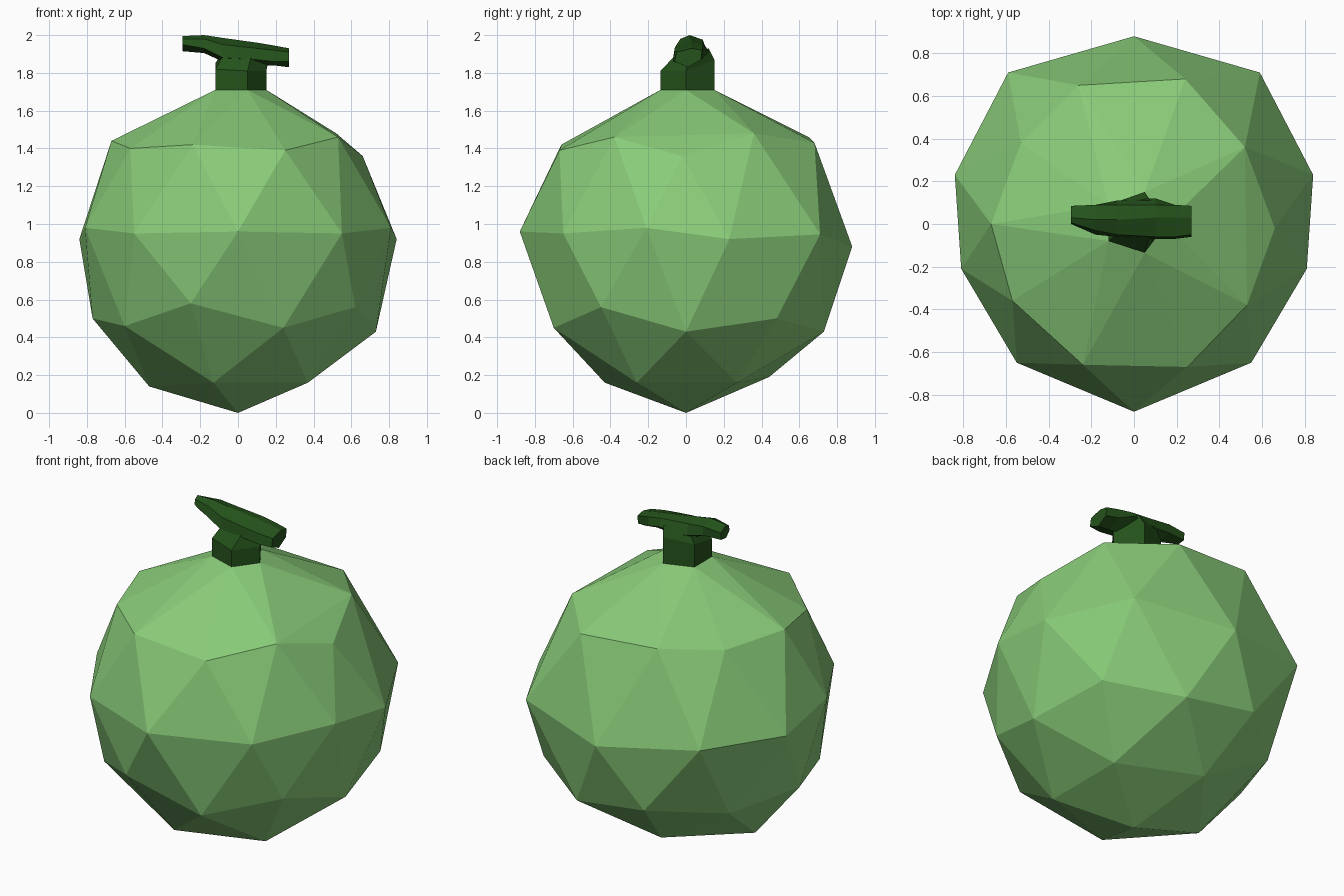
import bpy, bmesh


def finish(bm, name, color):
    bmesh.ops.recalc_face_normals(bm, faces=bm.faces[:])
    mesh = bpy.data.meshes.new(name)
    bm.to_mesh(mesh)
    bm.free()
    mat = bpy.data.materials.new(name + "_color")
    mat.diffuse_color = color
    mesh.materials.append(mat)
    obj = bpy.data.objects.new(name, mesh)
    bpy.context.collection.objects.link(obj)
    return obj


def loft(name, rings, color):
    """Skin a row of equal-sized cross-sections and cap both ends."""
    bm = bmesh.new()
    vs = [[bm.verts.new(p) for p in ring] for ring in rings]
    n = len(vs[0])
    for a, b in zip(vs, vs[1:]):
        for i in range(n):
            j = (i + 1) % n
            bm.faces.new((a[i], a[j], b[j], b[i]))
    bm.faces.new(vs[0])
    bm.faces.new(vs[-1])
    return finish(bm, name, color)


LIGHT = (0.25, 0.6, 0.19, 1)
DARK = (0.018, 0.085, 0.011, 1)

# Fruit body: slightly uneven faceted ball, built from rings around the z axis
bottom = [(0, 0, 0), (-.47, 0, .14), (.37, -.26, .16), (-.13, -.43, .16),
          (.37, .27, .16), (-.14, .44, .19)]
lower = [(.73, 0, .43), (.62, -.45, .56), (.24, -.70, .45), (-.25, -.73, .58),
         (-.60, -.44, .46), (-.77, 0, .50), (-.60, .44, .46), (-.24, .75, .50),
         (.23, .73, .43), (.63, .48, .50)]
middle = [(0, -.88, .96), (.55, -.65, .95), (.81, -.21, .98), (.84, .23, .92),
          (.59, .71, .945), (0, .88, .88)]
middle += [(-x, y, z) for x, y, z in middle[1:5]]
upper = [(-.67, 0, 1.44), (-.57, -.36, 1.40), (-.24, -.66, 1.42), (.25, -.67, 1.39),
         (.53, -.38, 1.46), (.66, -.02, 1.36), (.52, .36, 1.48), (.24, .68, 1.43),
         (-.26, .65, 1.46), (-.53, .38, 1.42)]
neck = [(.05, -.135), (.15, 0), (.05, .15), (-.12, .09), (-.12, -.08)]

bm = bmesh.new()
for p in bottom + lower + middle + upper + [(x, y, 1.71) for x, y in neck]:
    bm.verts.new(p)
bmesh.ops.convex_hull(bm, input=bm.verts[:])
finish(bm, "fruit_body", LIGHT)

# Stalk: five-sided post narrowing into the crossbar
heights = (1.81, 1.81, 1.87, 1.85, 1.82)
loft("stalk", [
    [(x, y, 1.71) for x, y in neck],
    [(x, y, z) for (x, y), z in zip(neck, heights)],
    [(.07, -.06, 1.89), (.16, .01, 1.86), (.07, .12, 1.93), (-.08, .09, 1.92), (-.08, -.05, 1.89)],
], DARK)

# Crossbar: six-sided tilted bar, sections given as x and (y, z) points
sections = [
    (-.295, [(.03, 1.915), (0, 1.95), (.005, 1.98), (.03, 1.995), (.085, 1.965), (.08, 1.92)]),
    (-.18, [(.02, 1.905), (-.05, 1.93), (-.03, 1.98), (.02, 2.0), (.09, 1.975), (.09, 1.92)]),
    (-.08, [(.02, 1.86), (-.06, 1.88), (-.05, 1.95), (.02, 1.985), (.09, 1.965), (.11, 1.90)]),
    (.10, [(.02, 1.84), (-.07, 1.87), (-.06, 1.93), (.03, 1.96), (.09, 1.95), (.12, 1.91)]),
    (.19, [(.01, 1.84), (-.07, 1.86), (-.06, 1.92), (.03, 1.945), (.09, 1.935), (.09, 1.88)]),
    (.27, [(.01, 1.83), (-.06, 1.86), (-.05, 1.91), (.03, 1.93), (.085, 1.92), (.08, 1.87)]),
]
loft("stalk_crossbar", [[(x, y, z) for y, z in pts] for x, pts in sections], DARK)
